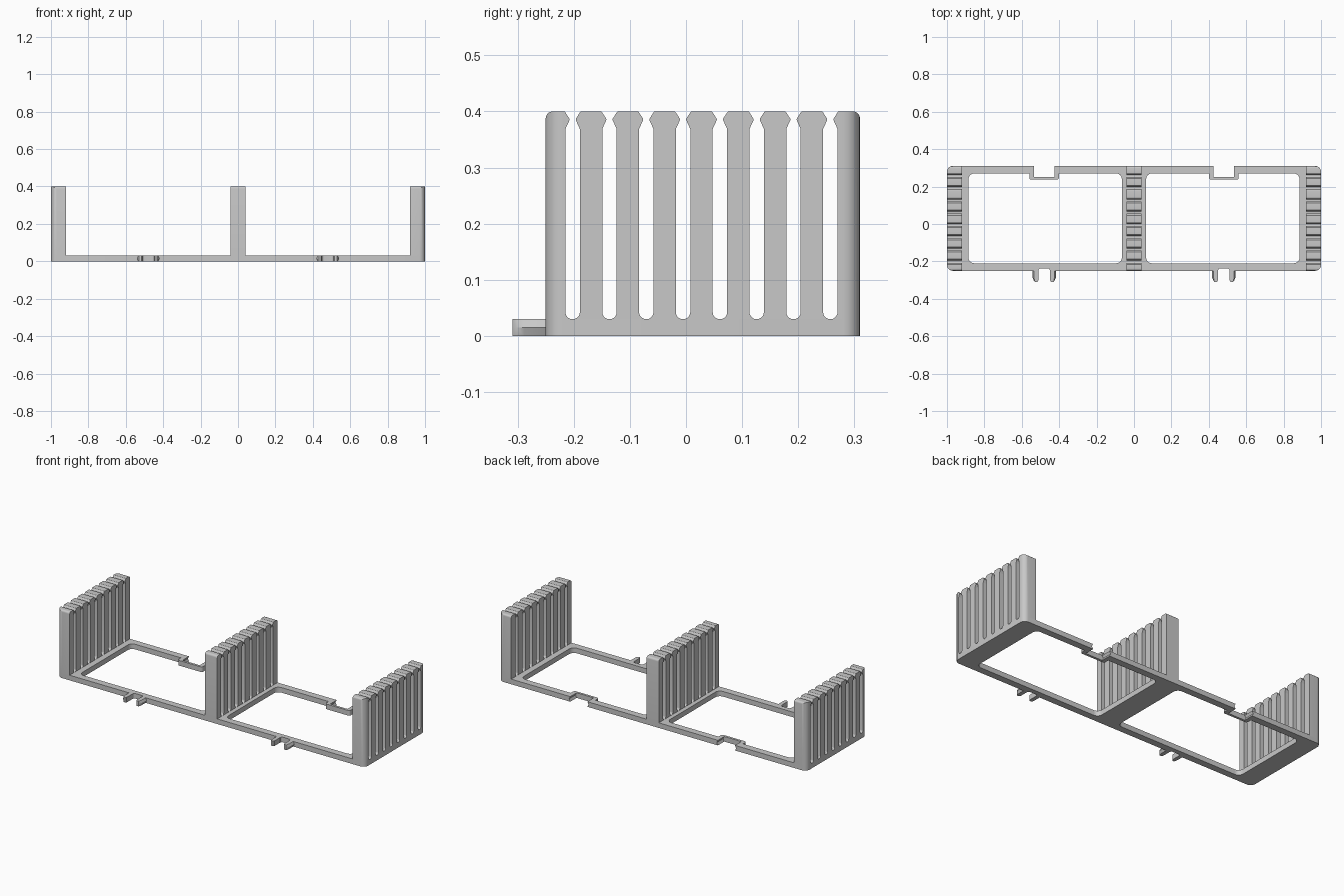
import bpy, bmesh, math
from mathutils import Vector, Matrix

if "Cube" in bpy.data.objects:
    bpy.data.objects.remove(bpy.data.objects["Cube"], do_unlink=True)

GREY = (0.58, 0.58, 0.58, 1)
mat = bpy.data.materials.new("plain grey plastic")
mat.use_nodes = True
mat.diffuse_color = GREY
mat.node_tree.nodes["Principled BSDF"].inputs["Base Color"].default_value = GREY

FRONT, BACK, THICK, HEIGHT = -0.25, 0.31, 0.03, 0.4
CLIP_X = 0.48  # distance of each clip from the middle


def fillet(corners, steps=6):
    """Turn (x, y, radius) corners into a polyline with rounded corners."""
    out = []
    for i, (x, y, r) in enumerate(corners):
        p = Vector((x, y, 0))
        if r == 0:
            out.append(p)
            continue
        u = (Vector((*corners[i - 1][:2], 0)) - p).normalized()
        v = (Vector((*corners[(i + 1) % len(corners)][:2], 0)) - p).normalized()
        half = u.angle(v) / 2
        c = p + (u + v).normalized() * r / math.sin(half)
        a = (p + u * r / math.tan(half) - c).normalized()
        b = (p + v * r / math.tan(half) - c).normalized()
        out += [c + a.slerp(b, k / steps).normalized() * r for k in range(steps + 1)]
    return out


def finish(name, bm):
    """Make an object from a bmesh."""
    bmesh.ops.remove_doubles(bm, verts=bm.verts, dist=0.00005)
    bmesh.ops.recalc_face_normals(bm, faces=bm.faces)
    me = bpy.data.meshes.new(name)
    bm.to_mesh(me)
    bm.free()
    me.materials.append(mat)
    ob = bpy.data.objects.new(name, me)
    bpy.context.collection.objects.link(ob)
    return ob


def slab(name, outlines, depth, matrix):
    """Extrude filled outlines (the later ones are holes) about their plane."""
    cu = bpy.data.curves.new(name, "CURVE")
    cu.dimensions, cu.fill_mode, cu.extrude = "2D", "BOTH", depth / 2
    for pts in outlines:
        sp = cu.splines.new("POLY")
        sp.points.add(len(pts) - 1)
        for q, p in zip(sp.points, pts):
            q.co = (*p, 1)
        sp.use_cyclic_u = True
    tmp = bpy.data.objects.new(name + "_curve", cu)
    bpy.context.collection.objects.link(tmp)
    me = bpy.data.meshes.new_from_object(
        tmp.evaluated_get(bpy.context.evaluated_depsgraph_get()))
    bpy.data.objects.remove(tmp)
    bpy.data.curves.remove(cu)
    bm = bmesh.new()
    bm.from_mesh(me)
    bpy.data.meshes.remove(me)
    bm.transform(matrix)
    return finish(name, bm)


def loft(name, sections):
    """Join matching rings of points and cap both ends."""
    bm = bmesh.new()
    rings = [[bm.verts.new(p) for p in s] for s in sections]
    n = len(rings[0])
    for a, b in zip(rings, rings[1:]):
        for i in range(n):
            bm.faces.new((a[i], a[(i + 1) % n], b[(i + 1) % n], b[i]))
    bm.faces.new(rings[0])
    bm.faces.new(rings[-1])
    return finish(name, bm)


def boolean(ob, cutter, operation):
    m = ob.modifiers.new("cut", "BOOLEAN")
    m.object, m.operation, m.solver = cutter, operation, "EXACT"
    cutter.hide_render = True
    bpy.context.view_layer.objects.active = ob
    bpy.ops.object.modifier_apply(modifier=m.name)
    bpy.data.objects.remove(cutter)


def footprint(x=1.0, r=0.03):
    return [(-x, FRONT, r), (x, FRONT, r), (x, BACK, r), (-x, BACK, r)]


# Base frame: two windows with a bump around each notch, dips between prongs
outer = footprint()
dips = []
for s in (-1, 1):
    c = s * CLIP_X
    dips += [(c - 0.03, FRONT, 0), (c - 0.03, -0.238, 0.01),
             (c + 0.03, -0.238, 0.01), (c + 0.03, FRONT, 0)]
outer[1:1] = dips
window = [(0.065, -0.21, 0.03), (0.885, -0.21, 0.03), (0.885, 0.27, 0.03),
          (CLIP_X + 0.08, 0.27, 0), (CLIP_X + 0.08, 0.237, 0.012),
          (CLIP_X - 0.08, 0.237, 0.012), (CLIP_X - 0.08, 0.27, 0), (0.065, 0.27, 0.03)]
mirrored = [(-x, y, r) for x, y, r in window]
frame = slab("base_frame", [fillet(o) for o in (outer, window, mirrored)],
             THICK, Matrix.Translation((0, 0, THICK / 2)))
parts = [frame]

# Notches in the back rail, with a V groove along both sides
for s in (-1, 1):
    half = [(0.053, -0.005), (0.063, THICK / 2), (0.053, 0.035)]
    ring = half + [(-x, z) for x, z in reversed(half)]
    cutter = loft("notch_cutter", [[(s * CLIP_X + x, y, z) for x, z in ring]
                                   for y in (0.251, 0.35)])
    boolean(frame, cutter, "DIFFERENCE")

# Snap prongs on the front rail, with a ridge on their outer sides
for s, side in ((-1, "right"), (1, "left")):
    for d, place in ((-1, "right"), (1, "left")):
        sections = []
        for y, inner, edge, ridge in ((-0.245, 0.031, 0.054, 0.062),
                                      (-0.288, 0.031, 0.054, 0.062),
                                      (-0.303, 0.032, 0.052, 0.055),
                                      (-0.309, 0.037, 0.048, 0.048)):
            ring = [(inner, 0), (edge, 0), (ridge, THICK / 2), (edge, THICK), (inner, THICK)]
            sections.append([(s * CLIP_X + d * x, y, z) for x, z in ring])
        parts.append(loft(f"{side}_clip_{place}_prong", sections))

# Slotted comb walls: profile in the y-z plane, extruded along x
SLOTS, PITCH, W = 8, 0.0656, 0.0128
profile = [(FRONT, 0.026, 0), (BACK, 0.026, 0), (BACK, HEIGHT, 0.012)]
for i in reversed(range(SLOTS)):
    y = -0.202 + i * PITCH
    slot = [(0.014, HEIGHT, 0.003), (0.005, 0.386, 0.004), (W, 0.369, 0.004),
            (W, THICK, W * 0.95)]
    profile += [(y + a, z, r) for a, z, r in slot]
    profile += [(y - a, z, r) for a, z, r in reversed(slot)]
profile.append((FRONT, HEIGHT, 0.012))
UPRIGHT = Matrix(((0, 0, 1, 0), (1, 0, 0, 0), (0, 1, 0, 0), (0, 0, 0, 1)))
for name, lo, hi in (("right_comb", -1.05, -0.92), ("middle_comb", -0.04, 0.04),
                     ("left_comb", 0.92, 1.05)):
    comb = slab(name, [fillet(profile, 5)], hi - lo,
                Matrix.Translation(((lo + hi) / 2, 0, 0)) @ UPRIGHT)
    if name != "middle_comb":  # round the outer corners to the base outline
        limit = slab("corner_limit", [fillet(footprint())], 1, Matrix.Identity(4))
        boolean(comb, limit, "INTERSECT")
    parts.append(comb)

# Smooth the fillets and keep hard edges
bpy.ops.object.select_all(action="DESELECT")
for ob in parts:
    ob.select_set(True)
bpy.context.view_layer.objects.active = frame
bpy.ops.object.shade_smooth_by_angle(angle=math.radians(30))
